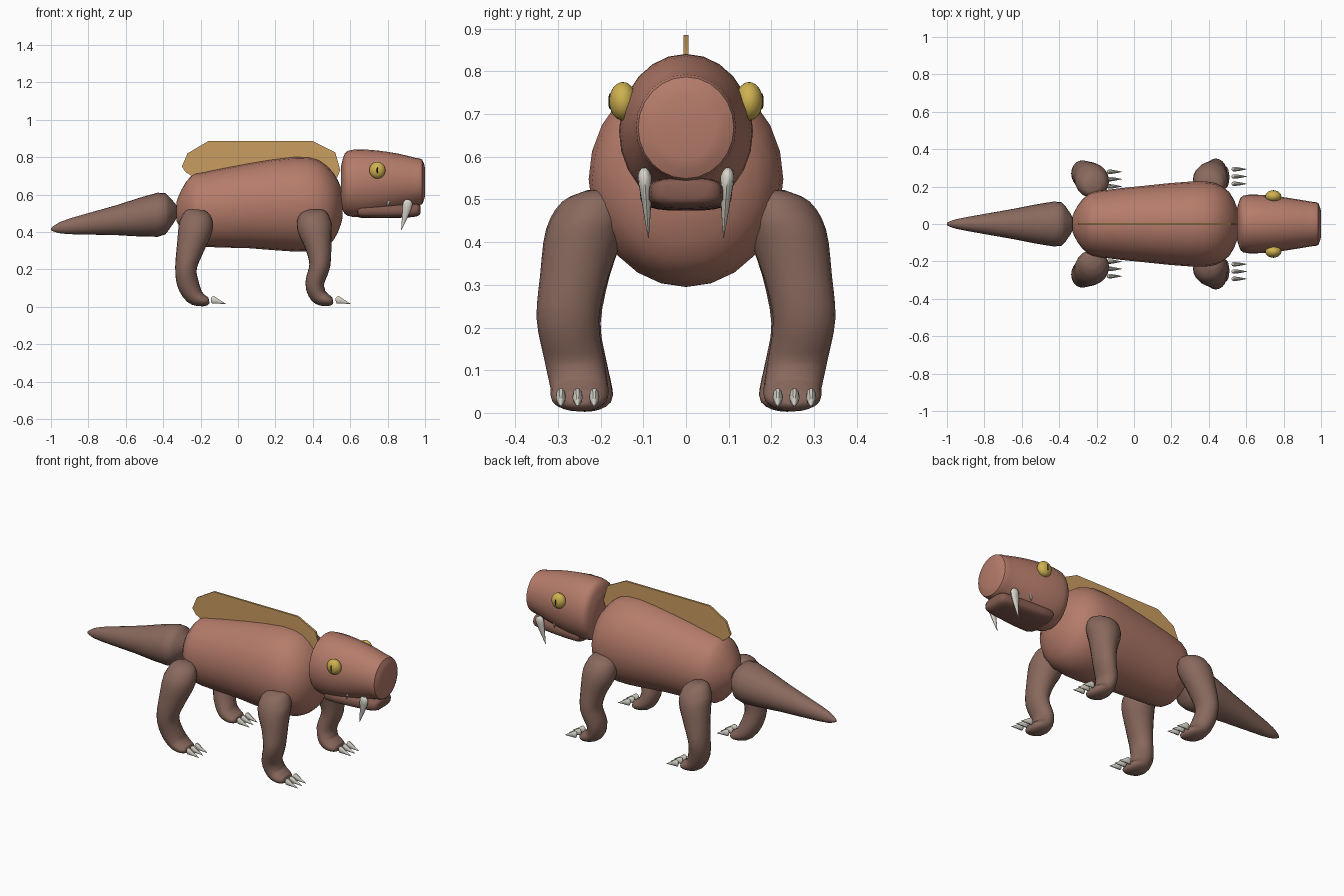
import bpy
import bmesh
import math
from mathutils import Vector

cube = bpy.data.objects.get("Cube")
if cube:
    bpy.data.objects.remove(cube, do_unlink=True)


def material(name, r, g, b):
    m = bpy.data.materials.new(name)
    m.use_nodes = True
    m.diffuse_color = (r, g, b, 1)
    bsdf = m.node_tree.nodes["Principled BSDF"]
    bsdf.inputs["Base Color"].default_value = (r, g, b, 1)
    bsdf.inputs["Roughness"].default_value = 0.8
    return m


HIDE = material("warm_hide", 0.46, 0.2, 0.145)
LIMB = material("dark_hide", 0.25, 0.14, 0.11)
JAW = material("jaw_brown", 0.23, 0.105, 0.08)
CREST = material("crest_tan", 0.6, 0.34, 0.12)
IVORY = material("ivory", 0.68, 0.66, 0.58)
GOLD = material("eye_gold", 0.62, 0.44, 0.08)
BLACK = material("pupil_black", 0.02, 0.015, 0.01)


def finish(name, bm, mat, angle=40):
    bmesh.ops.recalc_face_normals(bm, faces=bm.faces)
    me = bpy.data.meshes.new(name)
    bm.to_mesh(me)
    bm.free()
    me.materials.append(mat)
    ob = bpy.data.objects.new(name, me)
    bpy.context.collection.objects.link(ob)
    bpy.ops.object.select_all(action='DESELECT')
    ob.select_set(True)
    bpy.context.view_layer.objects.active = ob
    bpy.ops.object.shade_smooth_by_angle(angle=math.radians(angle))
    return ob


def spline(rings, steps):
    """Catmull-Rom refinement of a list of ring tuples."""
    rows = [Vector(r) for r in rings]
    out = []
    for i in range(len(rows) - 1):
        a, b = rows[max(i - 1, 0)], rows[i]
        c, d = rows[i + 1], rows[min(i + 2, len(rows) - 1)]
        for k in range(steps):
            t = k / steps
            out.append(b + (c - a) * (t / 2)
                       + (a * 2 - b * 5 + c * 4 - d) * (t * t / 2)
                       + (b * 3 - a - c * 3 + d) * (t ** 3 / 2))
    return out + [rows[-1]]


def loft(name, rings, mat, sides=24, steps=2, along=None, square=1.0):
    """Skin rings (x, y, z, half width in y, half depth) along a path."""
    rows = spline(rings, steps)
    bm = bmesh.new()
    loops = []
    for i, r in enumerate(rows):
        p, q = rows[max(i - 1, 0)], rows[min(i + 1, len(rows) - 1)]
        t = Vector(along) if along else Vector((q[0] - p[0], 0, q[2] - p[2])).normalized()
        n = Vector((-t.z, 0, t.x))
        loop = []
        for k in range(sides):
            u = 2 * math.pi * k / sides
            c, s = math.cos(u), math.sin(u)
            c = math.copysign(abs(c) ** square, c)
            s = math.copysign(abs(s) ** square, s)
            loop.append(bm.verts.new(Vector(r[:3]) + Vector((0, c * max(r[3], 0.001), 0))
                                     + n * (s * max(r[4], 0.001))))
        loops.append(loop)
    for a, b in zip(loops, loops[1:]):
        for k in range(sides):
            j = (k + 1) % sides
            bm.faces.new((a[k], a[j], b[j], b[k]))
    bm.faces.new(loops[0])
    bm.faces.new(loops[-1])
    return finish(name, bm, mat)


def ball(name, loc, scale, mat):
    bm = bmesh.new()
    bmesh.ops.create_uvsphere(bm, u_segments=24, v_segments=14, radius=1)
    for v in bm.verts:
        v.co = Vector(loc) + v.co * Vector(scale)
    return finish(name, bm, mat)


X = (1, 0, 0)

# Trunk, tail and head
loft("body", [(-.33, 0, .51, .04, .05), (-.3, 0, .52, .1, .11), (-.25, 0, .52, .155, .18),
              (-.18, 0, .52, .178, .2), (.06, 0, .54, .205, .227), (.3, 0, .548, .227, .253),
              (.43, 0, .545, .22, .24), (.51, 0, .535, .17, .18), (.55, 0, .54, .09, .1),
              (.56, 0, .54, .04, .05)], HIDE, along=X)
loft("tail", [(-1, 0, .415, .006, .006), (-.97, 0, .42, .02, .023), (-.9, 0, .43, .036, .042),
              (-.65, 0, .463, .08, .08), (-.43, 0, .492, .12, .118), (-.37, 0, .5, .1, .09),
              (-.32, 0, .51, .02, .02)], LIMB, along=X)
loft("head", [(.55, 0, .645, .08, .1), (.563, 0, .655, .125, .145), (.585, 0, .66, .152, .173),
              (.65, 0, .66, .157, .181), (.75, 0, .663, .15, .172), (.86, 0, .668, .134, .15),
              (.95, 0, .669, .119, .127), (.985, 0, .668, .112, .119), (1, 0, .667, .07, .075)],
     HIDE, along=X)

# Lower jaw
loft("jaw", [(.64, 0, .515, .09, .032), (.66, 0, .513, .108, .038), (.8, 0, .512, .1, .038),
             (.93, 0, .515, .086, .036), (.965, 0, .518, .076, .03), (.975, 0, .52, .05, .02)],
     JAW, along=X, square=.65)

# Back crest: thin plate following the spine
outline = [(-.3, .75), (-.27, .82), (-.16, .885), (.4, .885), (.52, .825),
           (.547, .73), (.53, .69), (.3, .74), (-.2, .67), (-.28, .72)]
bm = bmesh.new()
face = bm.faces.new([bm.verts.new((x, -.006, z)) for x, z in outline])
grown = bmesh.ops.extrude_face_region(bm, geom=[face])["geom"]
bmesh.ops.translate(bm, vec=(0, .012, 0),
                    verts=[g for g in grown if isinstance(g, bmesh.types.BMVert)])
finish("back_crest", bm, CREST)

# Leg paths: x, y, z, half width, half depth
front_leg = [(.41, .2, .52, .035, .04), (.41, .215, .495, .075, .075), (.408, .235, .43, .093, .094),
             (.43, .262, .32, .08, .07), (.437, .277, .22, .073, .056), (.41, .262, .125, .07, .05),
             (.43, .25, .06, .068, .046), (.472, .25, .036, .066, .034), (.5, .25, .03, .05, .022),
             (.508, .25, .03, .02, .01)]
hind_leg = [(-.22, .2, .52, .035, .04), (-.222, .212, .495, .07, .072), (-.225, .233, .43, .09, .092),
            (-.253, .257, .32, .078, .075), (-.278, .27, .21, .07, .058), (-.268, .255, .125, .068, .058),
            (-.235, .24, .06, .067, .05), (-.192, .237, .035, .064, .034), (-.162, .237, .03, .05, .022),
            (-.154, .237, .03, .02, .01)]

for side, s in (("left", 1), ("right", -1)):
    for part, path, foot, mid in (("front", front_leg, .522, .254), ("hind", hind_leg, -.145, .24)):
        loft(f"{part}_leg_{side}", [(x, s * y, z, a, b) for x, y, z, a, b in path],
             LIMB, sides=20, steps=3)
        # Three claws per foot
        for k in (-1, 0, 1):
            y = s * (mid + .039 * k)
            loft(f"{part}_claw_{side}_{k + 2}",
                 [(foot, y, .039, .004, .006), (foot + .01, y, .038, .012, .021),
                  (foot + .04, y, .028, .009, .012), (foot + .08, y, .015, .001, .001)],
                 IVORY, sides=10)
    # Fangs and small side teeth
    loft(f"fang_{side}", [(.912, s * .098, .573, .006, .008), (.908, s * .097, .555, .016, .026),
                          (.897, s * .093, .5, .012, .019), (.873, s * .088, .41, .001, .001)],
         IVORY, sides=12)
    loft(f"small_tooth_{side}", [(.806, s * .105, .568, .007, .009), (.803, s * .106, .555, .006, .007),
                                 (.8, s * .106, .535, .001, .001)], IVORY, sides=8)
    # Eyes with slit pupils
    ball(f"eye_{side}", (.745, s * .148, .73), (.043, .032, .045), GOLD)
    ball(f"pupil_{side}", (.745, s * .178, .73), (.004, .004, .018), BLACK)
